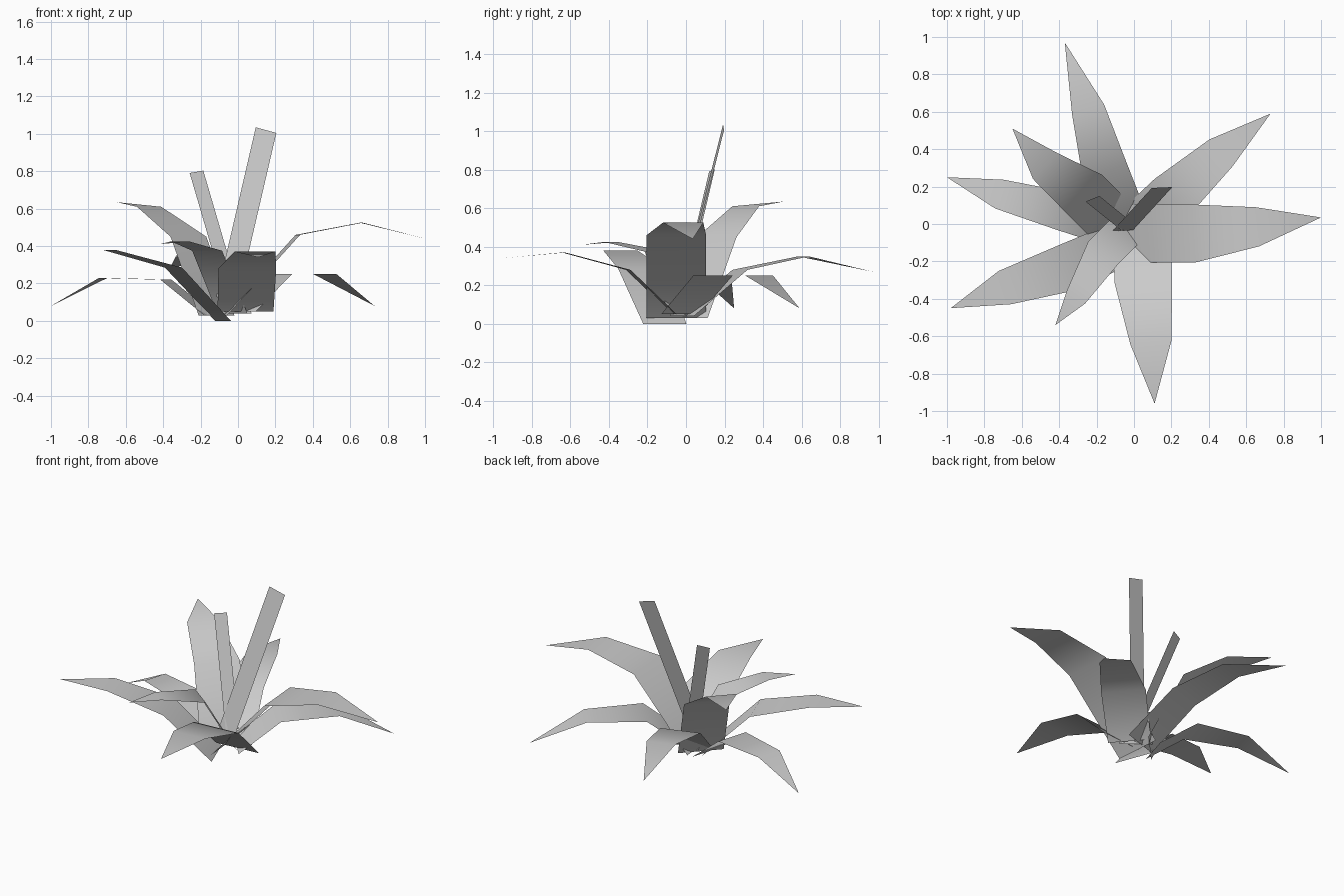
import bpy
import bmesh
from mathutils import Vector

cube = bpy.data.objects.get("Cube")
if cube:
    bpy.data.objects.remove(cube, do_unlink=True)

# One plain grey for the whole plant
grey = bpy.data.materials.new("leaf_grey")
grey.use_nodes = True
colour = (0.6, 0.6, 0.6, 1)
grey.diffuse_color = colour
grey.node_tree.nodes["Principled BSDF"].inputs["Base Color"].default_value = colour


def ribbon(name, centres, widths, side):
    """Thin strip through the centre points; zero width makes a pointed end."""
    bm = bmesh.new()
    rows = []
    for centre, width in zip(centres, widths):
        offset = side * width / 2
        if width:
            rows.append([bm.verts.new(centre - offset), bm.verts.new(centre + offset)])
        else:
            rows.append([bm.verts.new(centre)])
    for lower, upper in zip(rows, rows[1:]):
        bm.faces.new(lower + upper[::-1])
    for face in bm.faces:
        face.smooth = True
    mesh = bpy.data.meshes.new(name)
    bm.to_mesh(mesh)
    bm.free()
    mesh.materials.append(grey)
    strip = bpy.data.objects.new(name, mesh)
    bpy.context.collection.objects.link(strip)
    return strip


def leaf(name, root, lower_bend, upper_bend, tip, widths):
    """Arching pointed leaf, level across its width."""
    centres = [Vector(point) for point in (root, lower_bend, upper_bend, tip)]
    direction = centres[-1] - centres[0]
    side = Vector((direction.y, -direction.x, 0)).normalized()
    return ribbon(name, centres, (*widths, 0), side)


def stalk(name, foot, top, side):
    """Straight, flat, blunt-ended stalk."""
    side = Vector(side)
    width = side.length
    return ribbon(name, [Vector(foot), Vector(top)], (width, width), side.normalized())


# Leaves around the rosette
leaf("left_leaf", (-.07, -.05, .03), (.32, -.05, .46), (.66, -.015, .525),
     (1, .035, .44), widths=(.31, .31, .21))
leaf("front_leaf", (.04, -.06, .05), (.05, -.3, .28), (.09, -.635, .37),
     (.11, -.96, .34), widths=(.3, .31, .22))
leaf("back_leaf", (-.05, 0, .04), (-.155, .28, .28), (-.245, .61, .35),
     (-.37, .97, .27), widths=(.26, .25, .18))
leaf("back_left_leaf", (.01, -.03, .05), (.2, .14, .25), (.465, .38, .25),
     (.73, .59, .08), widths=(.26, .27, .19))
leaf("back_right_leaf", (-.115, .01, .03), (-.265, .16, .45), (-.475, .31, .61),
     (-.65, .51, .635), widths=(.28, .28, .19))
leaf("right_leaf", (-.15, 0, .03), (-.385, .07, .22), (-.72, .16, .23),
     (-1, .25, .08), widths=(.22, .21, .16))
leaf("front_right_leaf", (-.08, -.11, 0), (-.345, -.23, .285), (-.69, -.34, .38),
     (-.98, -.45, .38), widths=(.24, .26, .19))
leaf("short_front_leaf", (-.03, -.02, .04), (-.165, -.155, .375), (-.31, -.39, .425),
     (-.42, -.54, .41), widths=(.2, .2, .12))

# Upright stalks in the middle
stalk("tall_stalk", (-.06, -.035, .115), (.15, .195, 1.02), side=(.11, .005, -.03))
stalk("short_stalk", (-.03, -.02, .14), (-.222, .135, .797), side=(.073, .03, .013))
